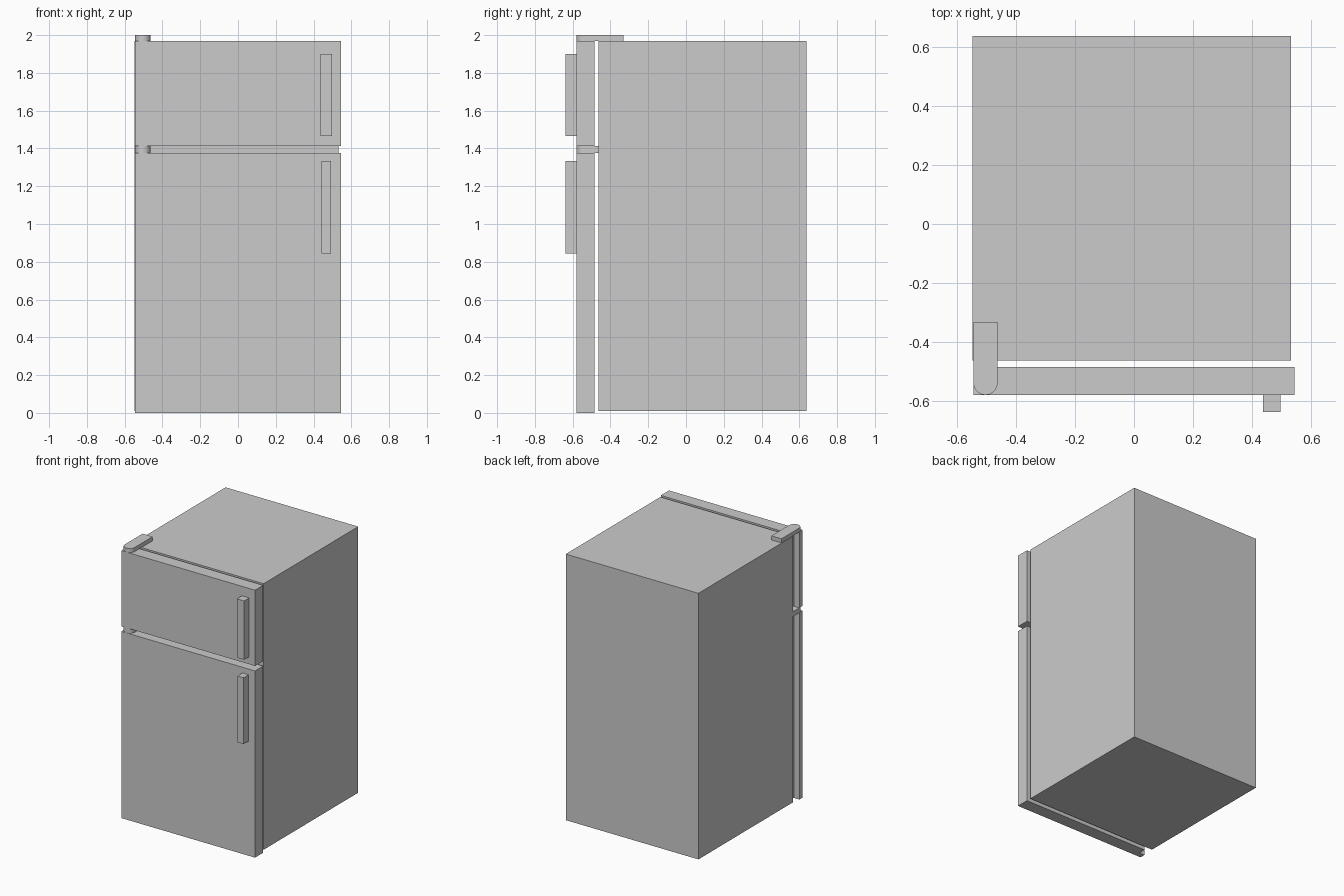
import bpy, bmesh, math

if "Cube" in bpy.data.objects:
    bpy.data.objects.remove(bpy.data.objects["Cube"])


def prism(name, outline, z0, z1, smooth=False):
    """Extrude a plan-view outline (counter-clockwise) from z0 to z1."""
    bm = bmesh.new()
    base = bm.faces.new([bm.verts.new((x, y, z0)) for x, y in outline])
    ext = bmesh.ops.extrude_face_region(bm, geom=[base], use_keep_orig=True)
    top = [v for v in ext["geom"] if isinstance(v, bmesh.types.BMVert)]
    bmesh.ops.translate(bm, verts=top, vec=(0, 0, z1 - z0))
    bmesh.ops.recalc_face_normals(bm, faces=bm.faces)
    mesh = bpy.data.meshes.new(name)
    bm.to_mesh(mesh)
    bm.free()
    obj = bpy.data.objects.new(name, mesh)
    bpy.context.collection.objects.link(obj)
    if smooth:
        bpy.ops.object.select_all(action="DESELECT")
        obj.select_set(True)
        bpy.context.view_layer.objects.active = obj
        bpy.ops.object.shade_smooth_by_angle(angle=math.radians(30))
    return obj


def rect(x0, x1, y0, y1):
    return [(x0, y0), (x1, y0), (x1, y1), (x0, y1)]


FRONT, BACK = -0.58, -0.485   # door faces
LEFT, RIGHT = -0.545, 0.545

# Cabinet
prism("cabinet", rect(-0.548, 0.533, -0.463, 0.638), 0.01, 1.97)

# Doors, with a recess at the rear of the hinge side
door = [(LEFT, FRONT), (RIGHT, FRONT), (RIGHT, BACK),
        (-0.50, BACK), (-0.50, -0.54), (LEFT, -0.54)]
prism("fridge_door", door, 0.0, 1.375)
prism("freezer_door", door, 1.412, 1.97)

# Bar handles
prism("fridge_handle", rect(0.443, 0.493, -0.638, FRONT), 0.845, 1.333)
prism("freezer_handle", rect(0.437, 0.497, -0.638, FRONT), 1.467, 1.90)

# Hinge plates with a rounded front end
r, cx = 0.041, -0.504
arc = [(cx + r * math.cos(a), FRONT + r + r * math.sin(a))
       for a in (math.pi * (1 + i / 16) for i in range(17))]
hinge = arc + [(cx + r, -0.332), (cx - r, -0.332)]
prism("top_hinge", hinge, 1.97, 2.0, smooth=True)
prism("middle_hinge", hinge, 1.375, 1.412, smooth=True)
